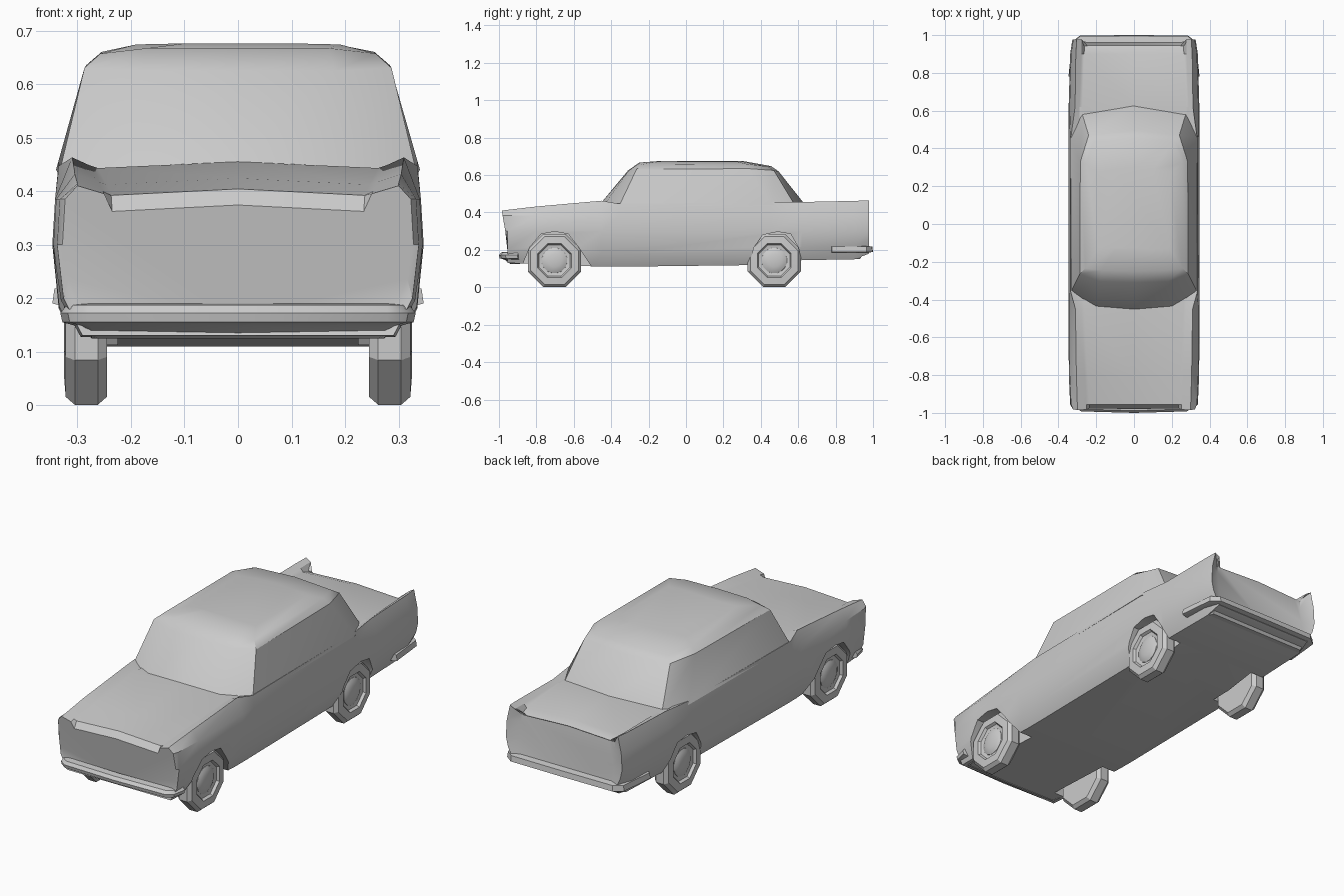
import bpy, bmesh
from math import pi, sin, cos
from mathutils import Vector

if "Cube" in bpy.data.objects:
    bpy.data.objects.remove(bpy.data.objects["Cube"])


def loft(name, rings, smooth=30, close=False):
    """Skin closed rings of points; cap both ends unless the rings form a loop."""
    bm = bmesh.new()
    vs = [[bm.verts.new(p) for p in r] for r in rings]
    n = len(vs[0])
    pairs = list(zip(vs, vs[1:])) + ([(vs[-1], vs[0])] if close else [])
    for a, b in pairs:
        for i in range(n):
            j = (i + 1) % n
            bm.faces.new((a[i], a[j], b[j], b[i]))
    if not close:
        bm.faces.new(vs[0])
        bm.faces.new(vs[-1][::-1])
    bmesh.ops.recalc_face_normals(bm, faces=bm.faces)
    me = bpy.data.meshes.new(name)
    bm.to_mesh(me)
    bm.free()
    ob = bpy.data.objects.new(name, me)
    bpy.context.collection.objects.link(ob)
    if smooth:
        shade(ob, smooth)
    return ob


def shade(ob, deg):
    bpy.ops.object.select_all(action='DESELECT')
    bpy.context.view_layer.objects.active = ob
    ob.select_set(True)
    bpy.ops.object.shade_smooth_by_angle(angle=deg * pi / 180)


def mirrored(half):
    """Half ring starting and ending on x = 0 -> full ring."""
    return half + [(-x, y, z) for x, y, z in half[-2:0:-1]]


# Lower body: y, half width, bottom z, fender x, fender z, deck edge x, deck z
stations = [
    (-0.985, .328, .165, .300, .410, .235, .362),
    (-0.955, .338, .130, .300, .414, .237, .392),
    (-0.800, .345, .125, .305, .432, .245, .412),
    (-0.450, .347, .110, .310, .463, .262, .443),
    (-0.360, .347, .110, .335, .447, .262, .440),
    (0.450, .347, .120, .335, .455, .270, .440),
    (0.620, .346, .145, .312, .456, .274, .445),
    (0.900, .338, .150, .308, .462, .264, .430),
    (0.978, .326, .180, .303, .465, .262, .415),
]
rings = []
for k, (y, w, zb, xf, zf, xi, zh) in enumerate(stations):
    sec = [(0, zb), (.86 * w, zb), (.965 * w, zb + .07), (w, .30), (.985 * w, .385),
           (xf, zf), (xi + .015, zf - .015), (xi, zh), (0, zh + .012)]
    half = []
    for i, (x, z) in enumerate(sec):
        yy = y
        if k == 0:
            yy += .17 * (.41 - z)       # raked nose
        if k == len(stations) - 1 and i > 6:
            yy = .945                   # boot lid stops short of the fins
        half.append((x, yy, z))
    rings.append(mirrored(half))
# Recessed rear panel
tail = []
for x, y, z in rings[-1]:
    zz = min(max(z, .2), .425)
    tail.append((max(-.262, min(.262, x * .88)), .942 + .1 * (.425 - zz), zz - .003))
rings.append(tail)
body = loft("lower_body", rings, smooth=0)

# Wheel arches cut from the body sides
arches = [[(-.87, .0), (-.87, .13), (-.835, .215), (-.775, .285), (-.70, .298), (-.63, .285),
           (-.575, .215), (-.505, .11), (-.505, .0)],
          [(.335, .0), (.335, .12), (.365, .215), (.41, .28), (.49, .297), (.56, .285),
           (.60, .215), (.62, .14), (.62, .0)]]
for arch in arches:
    for s in (-1, 1):
        cut = loft("arch_cutter", [[(s * x, y, z) for y, z in arch] for x in (.225, .45)], smooth=0)
        cut.hide_render = True
        m = body.modifiers.new("arch", 'BOOLEAN')
        m.operation = 'DIFFERENCE'
        m.solver = 'EXACT'
        m.object = cut
        bpy.context.view_layer.objects.active = body
        bpy.ops.object.modifier_apply(modifier=m.name)
        bpy.data.objects.remove(cut)
shade(body, 28)

# Cabin: stacked plan outlines from beltline to roof
layers = [
    [(0, -.455, .450), (.2, -.435, .445), (.335, -.36, .43), (.34, .46, .44), (.275, .585, .435), (0, .63, .45)],
    [(0, -.31, .625), (.18, -.305, .625), (.287, -.265, .63), (.284, .33, .635), (.24, .47, .625), (0, .495, .62)],
    [(0, -.25, .667), (.17, -.245, .667), (.257, -.235, .657), (.255, .32, .66), (.21, .44, .645), (0, .455, .648)],
    [(0, -.13, .676), (.1, -.13, .676), (.19, -.13, .674), (.19, .27, .673), (.1, .29, .675), (0, .30, .676)],
]
loft("cabin", [mirrored(l) for l in layers], smooth=32)


def bumper(name, path, prof):
    """Sweep a (inset, z) profile along a plan path given for the +x half."""
    pts = [Vector((-x, y)) for x, y in path[:0:-1]] + [Vector(p) for p in path]
    rs = []
    for i, p in enumerate(pts):
        t = (pts[min(i + 1, len(pts) - 1)] - pts[max(i - 1, 0)]).normalized()
        n = Vector((-t.y, t.x))
        if n.y * path[0][1] > 0 or (abs(n.y) < .01 and n.x * p.x > 0):
            n = -n
        rs.append([(p.x + n.x * d, p.y + n.y * d, z) for d, z in prof])
    loft(name, rs, smooth=35)


bumper("front_bumper", [(0, -1.0), (.28, -.992), (.318, -.965), (.332, -.90)],
       [(.045, .19), (.012, .187), (0, .172), (.004, .155), (.03, .148), (.06, .125), (.07, .17)])
bumper("rear_bumper", [(0, 1.0), (.285, .998), (.328, .965), (.347, .78)],
       [(.04, .222), (.004, .218), (0, .19), (.02, .185), (.04, .185)])
# Valances under the bumpers
bumper("rear_valance", [(0, .965), (.28, .965), (.31, .93)],
       [(0, .20), (.035, .152), (.09, .152), (.09, .20)])


def lathe(name, prof, y, side, sides, smooth):
    rs = []
    for x, r in prof:
        rs.append([(side * x, y + r * sin((i + .5) * 2 * pi / sides),
                    .143 + r * cos((i + .5) * 2 * pi / sides)) for i in range(sides)])
    loft(name, rs, smooth)


# Octagonal wheels with recessed rims and domed hubs
tyre = [(.245, .10), (.245, .138), (.262, .154), (.305, .154), (.322, .138), (.325, .098),
        (.312, .090), (.308, .068)]
hub = [(.30, .070), (.310, .068), (.317, .055), (.322, .035), (.324, .010)]
for y, label in ((-.703, "front"), (.472, "rear")):
    for s, sd in ((1, "left"), (-1, "right")):
        lathe(f"{label}_{sd}_tyre", tyre, y, s, 8, 25)
        lathe(f"{label}_{sd}_hub", hub, y, s, 16, 50)
